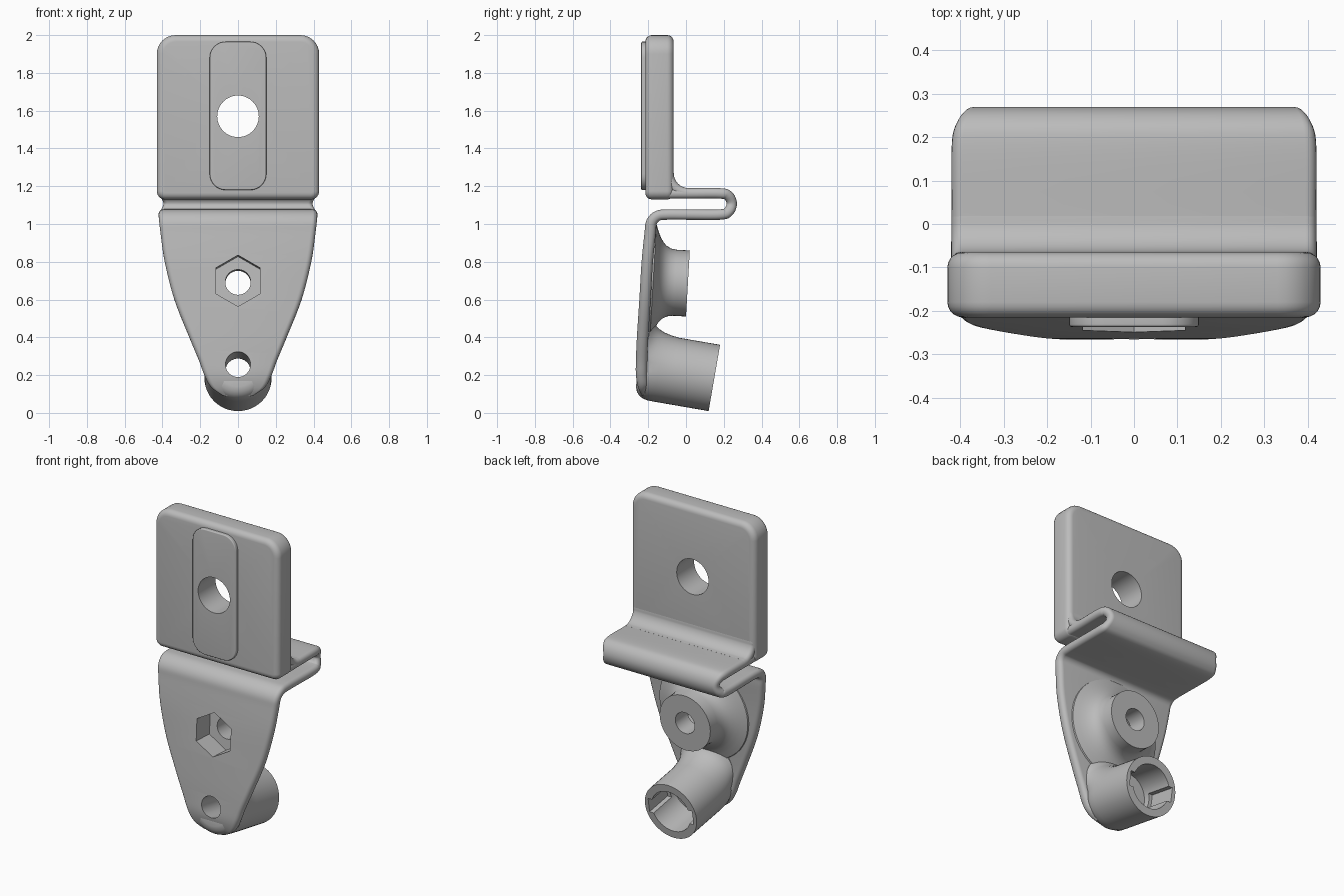
import bpy, bmesh
from math import sin, cos, pi, radians
from mathutils import Vector

old = bpy.data.objects.get("Cube")
if old:
    bpy.data.objects.remove(old)

grey = bpy.data.materials.new("plain_grey")
grey.use_nodes = True
grey.diffuse_color = (0.5, 0.5, 0.5, 1)
grey.node_tree.nodes["Principled BSDF"].inputs["Base Color"].default_value = (0.5, 0.5, 0.5, 1)


def loft(name, loops):
    """Skin a list of equal-length point loops and cap both ends."""
    bm = bmesh.new()
    rows = [[bm.verts.new(p) for p in loop] for loop in loops]
    n = len(rows[0])
    for a, b in zip(rows, rows[1:]):
        for i in range(n):
            j = (i + 1) % n
            bm.faces.new((a[i], a[j], b[j], b[i]))
    bm.faces.new(rows[0][::-1])
    bm.faces.new(rows[-1])
    bmesh.ops.recalc_face_normals(bm, faces=bm.faces)
    mesh = bpy.data.meshes.new(name)
    bm.to_mesh(mesh)
    bm.free()
    mesh.materials.append(grey)
    ob = bpy.data.objects.new(name, mesh)
    bpy.context.collection.objects.link(ob)
    return ob


def rounded_rect(x, lo, hi, r_lo, r_hi, steps=8):
    """Rounded rectangle as (across, along) pairs."""
    pts = []
    corners = ((1, hi, r_hi, 0), (-1, hi, r_hi, 1), (-1, lo, r_lo, 2), (1, lo, r_lo, 3))
    for sx, edge, r, quarter in corners:
        cy = edge - r if edge == hi else edge + r
        for k in range(steps + 1):
            a = (quarter + k / steps) * pi / 2
            pts.append((sx * (x - r) + r * cos(a), cy + r * sin(a)))
    return pts


def plate(name, x, z0, z1, y0, y1, r_lo, r_hi, rim):
    """Upright plate with rounded corners and a rounded rim."""
    loops = []
    turns = [k * pi / 10 for k in range(6)]
    stations = [(y0 + rim * (1 - sin(a)), rim * (1 - cos(a))) for a in reversed(turns)]
    stations += [(y1 - rim * (1 - sin(a)), rim * (1 - cos(a))) for a in turns]
    for y, inset in stations:
        outline = rounded_rect(x - inset, z0 + inset, z1 - inset, r_lo - inset, r_hi - inset)
        loops.append([(px, y, pz) for px, pz in outline])
    return loft(name, loops)


def smooth_path(points, steps=6):
    """Catmull-Rom interpolation through the control stations."""
    p = [Vector(q) for q in points]
    p = [2 * p[0] - p[1]] + p + [2 * p[-1] - p[-2]]
    out = []
    for a, b, c, d in zip(p, p[1:], p[2:], p[3:]):
        for k in range(steps):
            t = k / steps
            out.append(0.5 * (2 * b + (c - a) * t + (2 * a - 5 * b + 4 * c - d) * t * t
                              + (3 * b - a - 3 * c + d) * t ** 3))
    return out + [p[-2]]


def ribbon(name, controls):
    """Strap with round edges; stations are (y, z, half width, thickness)."""
    path = smooth_path(controls)
    loops = []
    for i, (y, z, w, t) in enumerate(path):
        tangent = path[min(i + 1, len(path) - 1)] - path[max(i - 1, 0)]
        ny, nz = Vector((-tangent[1], tangent[0])).normalized()
        r = t * 0.46
        section = rounded_rect(w, -t / 2, t / 2, r, r, 5)
        loops.append([(px, y + ny * b, z + nz * b) for px, b in section])
    return loft(name, loops)


class Axis:
    """Tilted boss axis in the middle plane, origin at its rear face."""

    def __init__(self, y, z, tilt):
        self.origin = Vector((0, y, z))
        self.along = Vector((0, cos(tilt), -sin(tilt)))
        self.up = Vector((0, sin(tilt), cos(tilt)))

    def at(self, s, x, u):
        return self.origin + self.along * s + Vector((x, 0, 0)) + self.up * u

    def lathe(self, name, profile, n=48):
        """Profile rows are (distance, radius, extra radius on the upper side)."""
        loops = []
        for s, r, flare in profile:
            loop = []
            for k in range(n):
                a = 2 * pi * k / n
                rr = r + flare * max(0, cos(a))
                loop.append(self.at(s, rr * sin(a), rr * cos(a)))
            loops.append(loop)
        return loft(name, loops)

    def box(self, name, s0, s1, x, u):
        sides = ((x, u), (-x, u), (-x, -u), (x, -u))
        return loft(name, [[self.at(s, a, b) for a, b in sides] for s in (s0, s1)])


def cut(cutter, targets):
    cutter.hide_render = True
    for ob in targets:
        mod = ob.modifiers.new("hole", "BOOLEAN")
        mod.operation = "DIFFERENCE"
        mod.solver = "EXACT"
        mod.object = cutter
        bpy.context.view_layer.objects.active = ob
        bpy.ops.object.modifier_apply(modifier=mod.name)
    bpy.data.objects.remove(cutter)


# Upper plate and its raised front pad
upper_plate = plate("upper_plate", 0.43, 1.13, 2.0, -0.215, -0.065, 0.045, 0.1, 0.035)
front_pad = plate("front_pad", 0.15, 1.18, 1.965, -0.237, -0.2, 0.085, 0.085, 0.006)

# Folded strap running down into the tapering lower plate
folded_plate = ribbon("folded_plate", [
    (-0.17, 1.162, 0.40, 0.055), (-0.1, 1.162, 0.42, 0.055), (0.02, 1.162, 0.42, 0.055),
    (0.18, 1.162, 0.42, 0.055), (0.225, 1.148, 0.41, 0.055), (0.242, 1.107, 0.395, 0.055),
    (0.225, 1.066, 0.41, 0.055), (0.18, 1.05, 0.42, 0.055), (0.0, 1.05, 0.42, 0.055),
    (-0.1, 1.05, 0.42, 0.055), (-0.15, 1.043, 0.42, 0.055), (-0.182, 1.01, 0.417, 0.058),
    (-0.19, 0.95, 0.41, 0.06), (-0.205, 0.8, 0.388, 0.06), (-0.217, 0.6, 0.337, 0.06),
    (-0.23, 0.4, 0.258, 0.06), (-0.235, 0.28, 0.208, 0.06), (-0.235, 0.2, 0.178, 0.06),
    (-0.226, 0.14, 0.145, 0.055), (-0.21, 0.1, 0.09, 0.05)])

# Concave fillet between the upper plate and the fold
fillet = [(0.015 - 0.107 * cos(a), 1.27 - 0.107 * sin(a), 0.42, 0.054)
          for a in (k * pi / 12 for k in range(7))]
fold_fillet = ribbon("fold_fillet", [(-0.095, 1.31, 0.39, 0.05)] + fillet)

# Upper boss, flaring into the plate
nut_axis = Axis(0.01, 0.685, radians(3.3))
nut_boss = nut_axis.lathe("nut_boss", [
    (0, 0.175, 0), (-0.07, 0.175, 0), (-0.1, 0.18, 0), (-0.125, 0.194, 0), (-0.142, 0.212, 0),
    (-0.158, 0.238, 0), (-0.172, 0.27, 0), (-0.184, 0.305, 0), (-0.2, 0.31, 0)])

# Lower socket with a rounded nose and a flare on top
socket_axis = Axis(0.15, 0.185, radians(9.8))
socket_boss = socket_axis.lathe("socket_boss", [
    (0, 0.178, 0), (-0.22, 0.178, 0), (-0.26, 0.178, 0.005), (-0.3, 0.178, 0.014),
    (-0.33, 0.177, 0.028), (-0.35, 0.173, 0.047), (-0.367, 0.166, 0.075),
    (-0.38, 0.156, 0.11), (-0.392, 0.141, 0.13), (-0.402, 0.115, 0.15)])

# Holes: plate, hexagonal nut pocket, bolt and keyed socket bore
plate_axis = Axis(0, 1.57, 0)
cut(plate_axis.lathe("plate_hole", [(-0.5, 0.11, 0), (0.2, 0.11, 0)]), [upper_plate, front_pad])
nut_parts = [folded_plate, nut_boss]
cut(nut_axis.lathe("bolt_hole", [(-0.5, 0.067, 0), (0.1, 0.067, 0)]), nut_parts)
cut(nut_axis.lathe("nut_pocket", [(-0.5, 0.136, 0), (-0.12, 0.136, 0)], 6), nut_parts)
cut(socket_axis.lathe("pin_hole", [(-0.6, 0.066, 0), (0.1, 0.066, 0)]), [folded_plate, socket_boss])
cut(socket_axis.lathe("socket_bore", [(-0.22, 0.132, 0), (0.1, 0.132, 0)]), [socket_boss])
cut(socket_axis.box("socket_key", -0.18, 0.1, 0.152, 0.045), [socket_boss])

# Smooth shading with crisp edges
parts = [upper_plate, front_pad, folded_plate, fold_fillet, nut_boss, socket_boss]
bpy.ops.object.select_all(action="DESELECT")
for part in parts:
    part.select_set(True)
bpy.context.view_layer.objects.active = upper_plate
bpy.ops.object.shade_smooth_by_angle(angle=radians(35))
